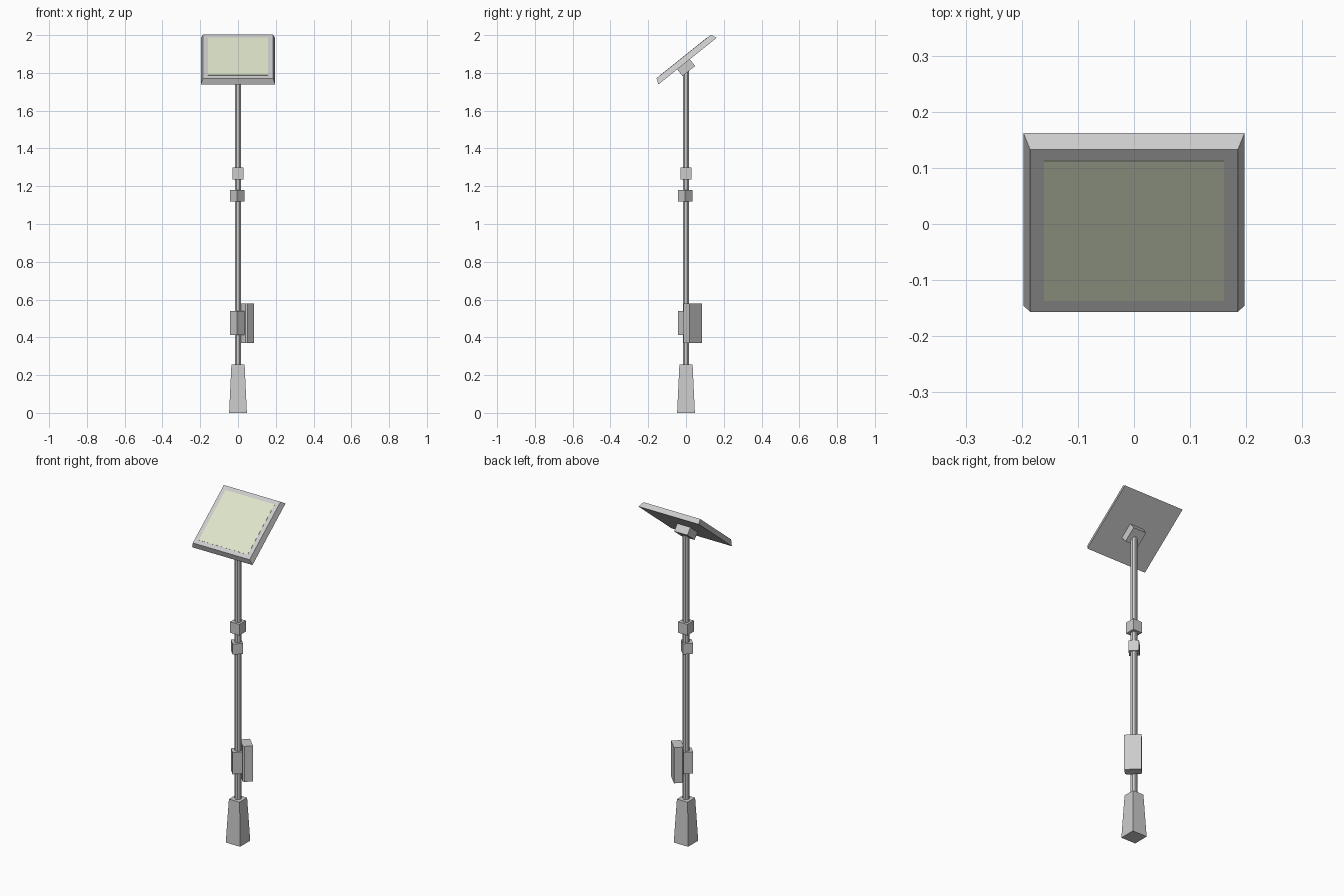
import bpy, bmesh, math
from mathutils import Matrix, Vector

if "Cube" in bpy.data.objects:
    bpy.data.objects.remove(bpy.data.objects["Cube"])


def make_object(name, bm, matrix=Matrix()):
    bmesh.ops.recalc_face_normals(bm, faces=bm.faces)
    bm.transform(matrix)
    mesh = bpy.data.meshes.new(name)
    bm.to_mesh(mesh)
    bm.free()
    obj = bpy.data.objects.new(name, mesh)
    bpy.context.collection.objects.link(obj)
    return obj


def frustum(name, bottom, top, z0, z1, matrix=Matrix()):
    """Square-section block with its own bottom and top width."""
    bm = bmesh.new()
    bmesh.ops.create_cube(bm, size=1)
    for v in bm.verts:
        upper = v.co.z > 0
        w = top if upper else bottom
        v.co = Vector((v.co.x * w, v.co.y * w, z1 if upper else z0))
    return make_object(name, bm, matrix)


turn45 = Matrix.Rotation(math.radians(45), 4, 'Z')

# Tapered foot
frustum("base", 0.094, 0.07, 0, 0.255)

# Pole
bm = bmesh.new()
bmesh.ops.create_cone(bm, cap_ends=True, segments=8, radius1=0.018, radius2=0.018,
                      depth=1.6, matrix=Matrix.Translation((0, 0, 1.03)))
pole = make_object("pole", bm, Matrix.Rotation(math.pi / 8, 4, 'Z'))

# Collars around the pole, two of them turned by 45 degrees
frustum("upper_collar", 0.06, 0.06, 1.235, 1.30)
offset = Matrix.Translation((-0.004, -0.004, 0))
frustum("middle_collar", 0.056, 0.056, 1.118, 1.18, offset @ turn45)
frustum("box_clamp", 0.056, 0.056, 0.412, 0.54, offset @ turn45)

# Equipment box on the back right of the pole, inner upright edges chamfered
bm = bmesh.new()
bmesh.ops.create_cube(bm, size=1, matrix=Matrix.Translation((0.046, 0, 0.475))
                      @ Matrix.Diagonal((0.054, 0.09, 0.21, 1)))
inner = [e for e in bm.edges if all(v.co.x < 0.03 for v in e.verts)
         and abs(e.verts[0].co.y - e.verts[1].co.y) < 0.001]
bmesh.ops.bevel(bm, geom=inner, offset=0.007, segments=1, affect='EDGES')
make_object("equipment_box", bm, turn45)

# Tilted panel head: bracket, tapered frame and coloured panel face
tilt = Matrix.Translation((0.008, 0, 0)) @ Matrix.Translation((-0.008, 0.008, 1.862)) \
    @ Matrix.Rotation(math.radians(38.65), 4, 'X')
frustum("panel_bracket", 0.086, 0.086, -0.045, 0.002,
        tilt @ Matrix.Translation((0, -0.027, 0)))
frustum("panel_frame", 0.394, 0.37, 0, 0.032, tilt)
face = frustum("panel_face", 0.32, 0.32, 0.030, 0.033, tilt)
mat = bpy.data.materials.new("panel_glass")
mat.diffuse_color = (0.72, 0.78, 0.58, 1)
mat.use_nodes = True
mat.node_tree.nodes["Principled BSDF"].inputs["Base Color"].default_value = mat.diffuse_color
face.data.materials.append(mat)
